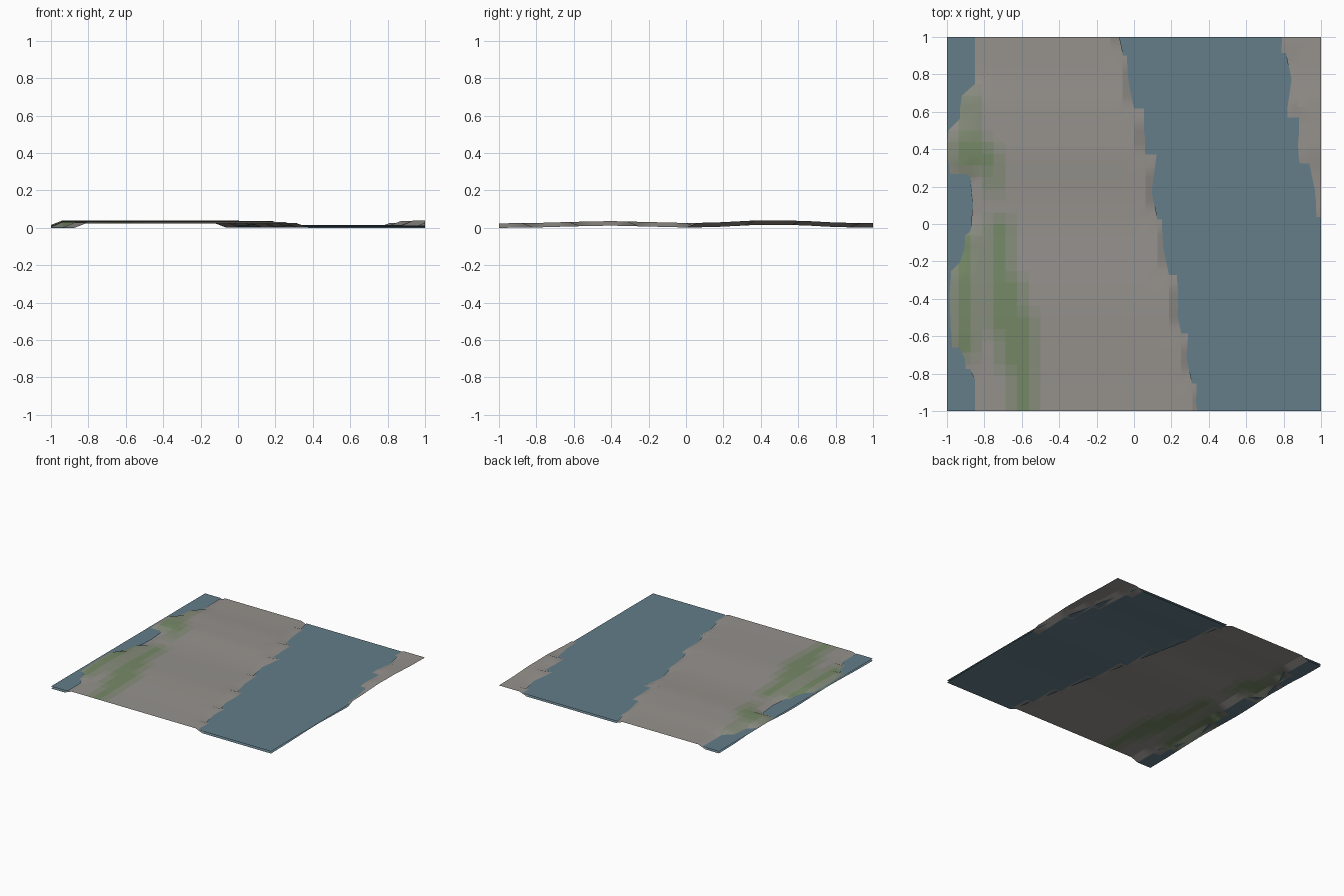
import bpy, bmesh

if "Cube" in bpy.data.objects:
    bpy.data.objects.remove(bpy.data.objects["Cube"])

N = 32
WATER_Z = 0.017


def material(name, rgb):
    m = bpy.data.materials.new(name)
    m.diffuse_color = (*rgb, 1)
    m.use_nodes = True
    m.node_tree.nodes["Principled BSDF"].inputs["Base Color"].default_value = m.diffuse_color
    return m


ROCK, GRASS, WATER = (0.30, 0.285, 0.265), (0.18, 0.25, 0.135), (0.125, 0.205, 0.25)
mats = [material("water", WATER), material("rock", ROCK)]
for i in range(1, 5):
    t = i / 4
    mats.append(material(f"grass_{i}", [a + (b - a) * t for a, b in zip(ROCK, GRASS)]))


def interp(pts, t):
    for (a, u), (b, v) in zip(pts, pts[1:]):
        if t <= b:
            return u + (v - u) * (t - a) / (b - a)
    return pts[-1][1]


# Land height along y, and the western shoreline as (y, x)
RIDGE = [(-1, .024), (-.8, .026), (-.6, .032), (-.4, .036), (-.2, .031), (0, .026),
         (.15, .028), (.4, .041), (.5, .038), (.62, .038), (.8, .028), (1, .025)]
SHORE = [(-1, -.85), (-.83, -.85), (-.67, -.93), (-.55, -.98), (-.4, -.98), (-.2, -.93),
         (-.02, -.87), (.1, -.86), (.25, -.875), (.3, -.93), (.35, -1), (.42, -.97),
         (.54, -.94), (.7, -.88), (.74, -.85), (1, -.85)]
# Grass patches as (x0, x1, y0, y1)
GRASS_PATCHES = [(-.96, -.80, .30, .48), (-.90, -.86, .48, .70), (-.78, -.72, .18, .40),
                 (-.96, -.86, -.70, -.05), (-.78, -.67, -.60, 0), (-.72, -.62, -.80, -.28),
                 (-.66, -.55, -1, -.48)]


def west_bank(y):
    return -.08 + .21 * (1 - y)


def east_bank(y):
    return .795 + .21 * (1 - y)


def is_land(x, y):
    return interp(SHORE, y) < x < west_bank(y) or x > east_bank(y)


def is_grass(x, y):
    return any(a <= x <= b and c <= y <= d for a, b, c, d in GRASS_PATCHES)


def finish(name, bm, materials):
    me = bpy.data.meshes.new(name)
    bm.to_mesh(me)
    bm.free()
    for m in materials:
        me.materials.append(m)
    ob = bpy.data.objects.new(name, me)
    bpy.context.collection.objects.link(ob)
    return ob


# Terrain sheet: plateau with sunken water beds
bm = bmesh.new()
bmesh.ops.create_grid(bm, x_segments=N, y_segments=N, size=1)
for v in bm.verts:
    x, y, _ = v.co
    v.co.z = interp(RIDGE, y) - (0 if is_land(x, y) else .024)
for f in bm.faces:
    land = sum(is_land(v.co.x, v.co.y) for v in f.verts)
    green = sum(is_grass(v.co.x, v.co.y) for v in f.verts)
    f.material_index = 0 if land == 0 else 1 + green
    f.smooth = True
terrain = finish("terrain", bm, mats)
bpy.context.view_layer.objects.active = terrain
terrain.select_set(True)
bpy.ops.object.shade_smooth_by_angle(angle=0.3)


# Flat water surfaces, built as strips between two edge lines
def water(name, left, right, rows):
    bm = bmesh.new()
    pairs = [[bm.verts.new((e(y), y, WATER_Z)) for e in (left, right)] for y in rows]
    for (a, b), (c, d) in zip(pairs, pairs[1:]):
        bm.faces.new((a, b, d, c))
    bmesh.ops.remove_doubles(bm, verts=bm.verts, dist=1e-5)
    finish(name, bm, mats[:1])


water("river", west_bank, lambda y: min(1, east_bank(y)), [-1, 1 - .205 / .21, 1])
water("west_water", lambda y: -1, lambda y: interp(SHORE, y), [p[0] for p in SHORE])
